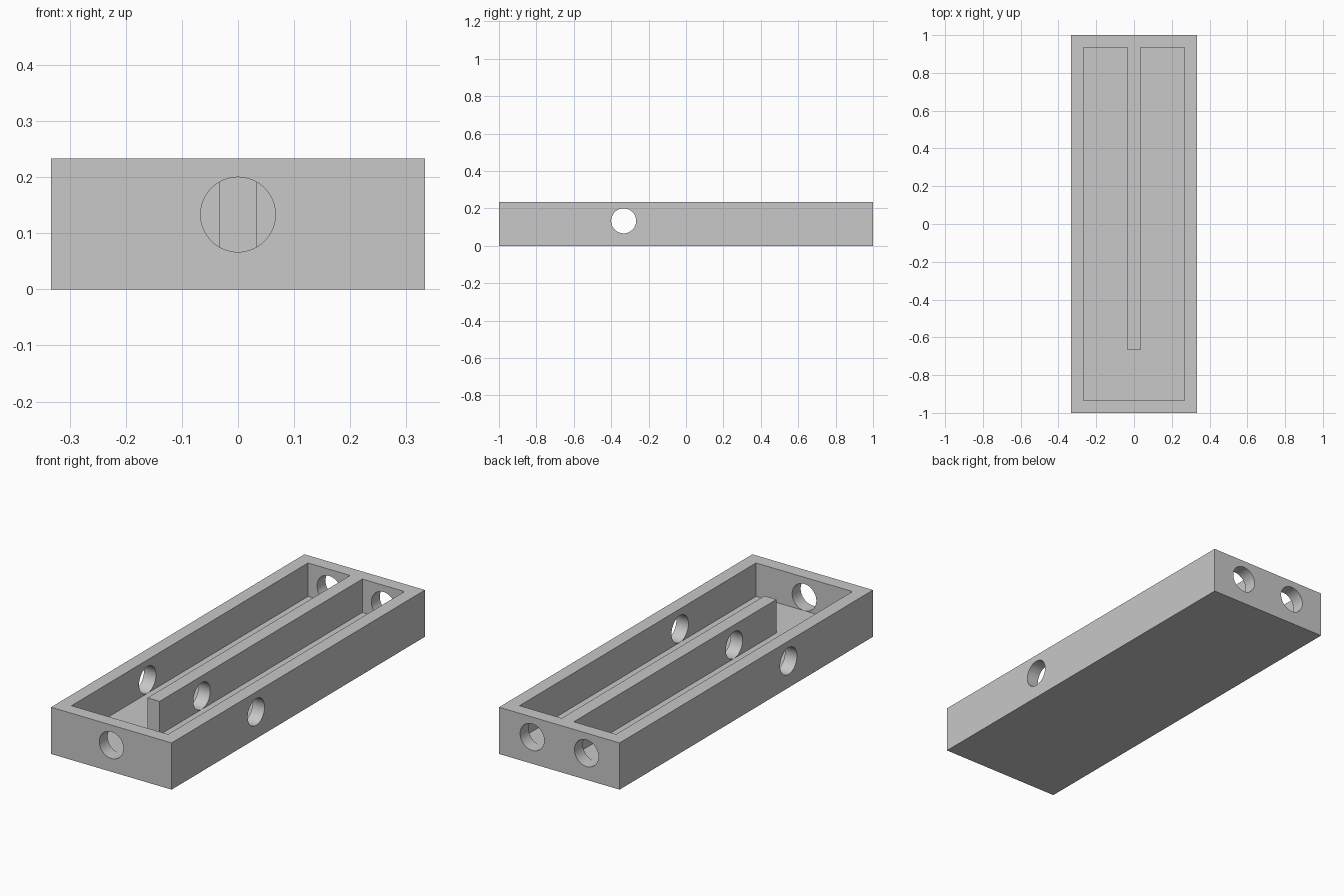
import bpy, bmesh, math
from mathutils import Matrix, Vector

default = bpy.data.objects.get("Cube")
if default:
    bpy.data.objects.remove(default, do_unlink=True)

U = 1 / 30                      # base module: all sizes are multiples of it
HALF_W, HALF_L, HEIGHT = 10 * U, 30 * U, 7 * U
WALL, DIVIDER = 2 * U, U
RADIUS, HOLE_Z = 2 * U, 4 * U
FLOOR = 2 * U - 0.0005          # a hair below the bores, so they cut cleanly

grey = bpy.data.materials.new("plain grey")
grey.use_nodes = True
colour = (0.58, 0.58, 0.58, 1)
grey.diffuse_color = colour
grey.node_tree.nodes["Principled BSDF"].inputs["Base Color"].default_value = colour


def make_object(name, bm):
    bmesh.ops.recalc_face_normals(bm, faces=bm.faces)
    mesh = bpy.data.meshes.new(name)
    bm.to_mesh(mesh)
    bm.free()
    mesh.materials.append(grey)
    obj = bpy.data.objects.new(name, mesh)
    bpy.context.collection.objects.link(obj)
    return obj


def prism(name, outline, bottom, top):
    bm = bmesh.new()
    face = bm.faces.new([bm.verts.new((x, y, bottom)) for x, y in outline])
    extruded = bmesh.ops.extrude_face_region(bm, geom=[face])
    verts = [g for g in extruded["geom"] if isinstance(g, bmesh.types.BMVert)]
    bmesh.ops.translate(bm, verts=verts, vec=(0, 0, top - bottom))
    return make_object(name, bm)


def bore(name, centre, axis, length):
    bm = bmesh.new()
    turn = Vector((0, 0, 1)).rotation_difference(Vector(axis)).to_matrix().to_4x4()
    bmesh.ops.create_cone(bm, cap_ends=True, segments=64, radius1=RADIUS,
                          radius2=RADIUS, depth=length,
                          matrix=Matrix.Translation(centre) @ turn)
    return make_object(name, bm)


def cut(target, cutter):
    cutter.hide_render = True
    mod = target.modifiers.new("cut", "BOOLEAN")
    mod.operation, mod.solver, mod.object = "DIFFERENCE", "EXACT", cutter
    bpy.context.view_layer.objects.active = target
    bpy.ops.object.modifier_apply(modifier=mod.name)
    bpy.data.objects.remove(cutter, do_unlink=True)


# Solid block
tray = prism("tray", [(-HALF_W, -HALF_L), (HALF_W, -HALF_L),
                      (HALF_W, HALF_L), (-HALF_W, HALF_L)], 0, HEIGHT)

# U-shaped channel that leaves the divider joined to the back wall
x, y, end = HALF_W - WALL, HALF_L - WALL, -20 * U
channel = [(-x, -y), (x, -y), (x, y), (DIVIDER, y),
           (DIVIDER, end), (-DIVIDER, end), (-DIVIDER, y), (-x, y)]
cut(tray, prism("channel_cutter", channel, FLOOR, HEIGHT + WALL))

# Cross bore through both side walls and the divider
cut(tray, bore("side_cutter", (0, -10 * U, HOLE_Z), (1, 0, 0), 3 * HALF_W))

# One hole in the front wall, one per channel in the back wall
wall_y = HALF_L - WALL / 2
lane_x = (DIVIDER + x) / 2
for hx, hy in ((0, -wall_y), (-lane_x, wall_y), (lane_x, wall_y)):
    cut(tray, bore("end_cutter", (hx, hy, HOLE_Z), (0, 1, 0), 2 * WALL))

# Smooth bores, crisp edges
bpy.ops.object.select_all(action="DESELECT")
tray.select_set(True)
bpy.context.view_layer.objects.active = tray
bpy.ops.object.shade_smooth_by_angle(angle=math.radians(30))
